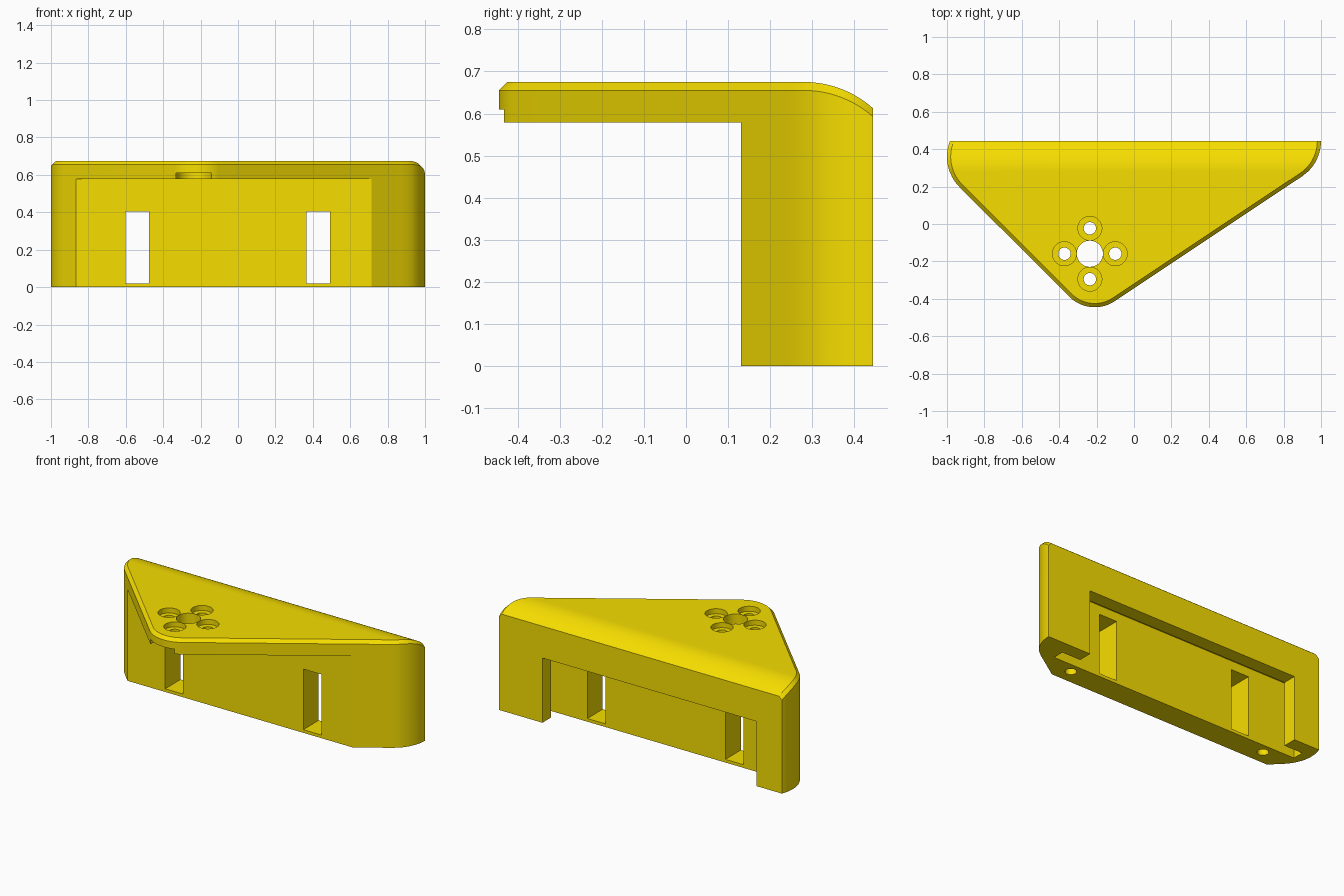
import bpy, bmesh
from math import sqrt, sin, cos, radians, pi

if "Cube" in bpy.data.objects:
    bpy.data.objects.remove(bpy.data.objects["Cube"])

BACK, TOP, CH = 0.445, 0.675, 0.02     # back plane, top height, chamfer
R = 0.23                               # radius of the two end corners
TIP = (-0.21, -0.252, 0.193)           # rounded front tip: x, y, radius
MOUNT = (-0.236, -0.159)               # centre of the hole pattern
MID = -0.055                           # centre of the rear pocket


# Top surface height: flat, then rolling down to the back
def height(y):
    return TOP if y <= 0.28 else TOP - 0.2475 + sqrt(0.2475**2 - (y - 0.28)**2)


# Outline as x and |normal x| for a given y
def left_edge(y):
    if y < 0.1974:
        return -0.735 - y, sqrt(0.5)
    d = sqrt(R * R - (y - 0.36)**2)
    return -0.77 - d, d / R


def right_edge(y):
    if y < 0.2537:
        return -0.103 + (y + 0.413) * 1.5, 0.555
    d = sqrt(max(R * R - (y - 0.445)**2, 0))
    return 0.77 + d, d / R


# One side of the outline: list of ((x, y), (inset x, inset y))
def chain(edge, side, end_angle):
    pts, n = [], 12
    for i in range(n + 1):
        a = radians(270 + (end_angle - 270) * i / n)
        cx, cy, r = TIP
        pts.append(((cx + r * cos(a), cy + r * sin(a)),
                    (cx + (r - CH) * cos(a), cy + (r - CH) * sin(a))))
    ys = [0.1975, 0.215, 0.235, 0.2538] + [0.28 + (BACK - 0.28) * i / 14 for i in range(15)]
    for y in ys:
        x, nx = edge(y)
        pts.append(((x, y), (x - side * CH / nx, y)))
    return pts


# Solid body with chamfered rim and rolled back edge
bm = bmesh.new()


def columns(pts):
    return [(bm.verts.new((*p, 0)), bm.verts.new((*p, height(p[1]) - CH)),
             bm.verts.new((*q, height(q[1])))) for p, q in pts]


L = columns(chain(left_edge, -1, 225))
Rt = columns(chain(right_edge, 1, 303.7)[1:])
Rt.insert(0, L[0])
for i in range(len(L) - 1):
    for k in (0, 1):
        bm.faces.new((L[i][k], L[i + 1][k], L[i + 1][k + 1], L[i][k + 1]))
        bm.faces.new((Rt[i][k], Rt[i + 1][k], Rt[i + 1][k + 1], Rt[i][k + 1]))
    for k in (0, 2):
        f = [L[i][k], L[i + 1][k], Rt[i + 1][k]]
        if i:
            f.append(Rt[i][k])
        bm.faces.new(f)
l, r = L[-1], Rt[-1]
bm.faces.new((l[0], r[0], r[1], r[2], l[2], l[1]))
bmesh.ops.recalc_face_normals(bm, faces=bm.faces)
me = bpy.data.meshes.new("corner_bracket")
bm.to_mesh(me)
bm.free()
body = bpy.data.objects.new("corner_bracket", me)
bpy.context.collection.objects.link(body)

cutters = []


def box(x0, x1, y0, y1, z0, z1):
    bpy.ops.mesh.primitive_cube_add(size=1, location=((x0 + x1) / 2, (y0 + y1) / 2, (z0 + z1) / 2))
    ob = bpy.context.object
    ob.scale = (x1 - x0, y1 - y0, z1 - z0)
    cutters.append(ob)


def drill(x, y, rad, z0, z1):
    bpy.ops.mesh.primitive_cylinder_add(vertices=48, radius=rad, depth=z1 - z0,
                                        location=(x, y, (z0 + z1) / 2))
    cutters.append(bpy.context.object)


# Space under the top plate
box(-1.5, 1.5, -1, 0.131, -0.5, 0.579)
# Round-ended cable channel under the plate, out to the tip
mx, my = MOUNT
drill(mx, my, 0.095, 0.5, 0.61)
box(mx - 0.0949, mx + 0.0949, -0.6, my, 0.49, 0.6099)
# Centre hole and four counterbored screw holes
drill(mx, my, 0.07, 0.4, 0.8)
for i in range(4):
    x, y = mx + 0.136 * cos(i * pi / 2), my + 0.136 * sin(i * pi / 2)
    drill(x, y, 0.033, 0.4, 0.8)
    drill(x, y, 0.064, 0.643, 0.81)
# Rear opening and the wider chamber behind its lip
box(MID - 0.75, MID + 0.75, 0.32, 0.6, -0.2, 0.41)
box(MID - 0.88, MID + 0.88, 0.285, 0.357, -0.25, 0.46)
# Two windows and two blind holes in the underside
for s in (-1, 1):
    wx = MID + s * 0.484
    box(wx - 0.063, wx + 0.063, 0.05, 0.34, 0.02, 0.404)
    drill(MID + s * 0.705, 0.222, 0.033, -0.1, 0.2)

# Apply the cuts
for c in cutters:
    m = body.modifiers.new("cut", 'BOOLEAN')
    m.operation, m.solver, m.object = 'DIFFERENCE', 'EXACT', c
bpy.ops.object.select_all(action='DESELECT')
bpy.context.view_layer.objects.active = body
body.select_set(True)
for m in list(body.modifiers):
    bpy.ops.object.modifier_apply(modifier=m.name)
for c in cutters:
    bpy.data.objects.remove(c)

mat = bpy.data.materials.new("yellow_plastic")
mat.diffuse_color = (0.93, 0.73, 0.0, 1)
mat.use_nodes = True
mat.node_tree.nodes["Principled BSDF"].inputs["Base Color"].default_value = mat.diffuse_color
body.data.materials.clear()
body.data.materials.append(mat)
bpy.ops.object.shade_smooth_by_angle(angle=radians(25))
